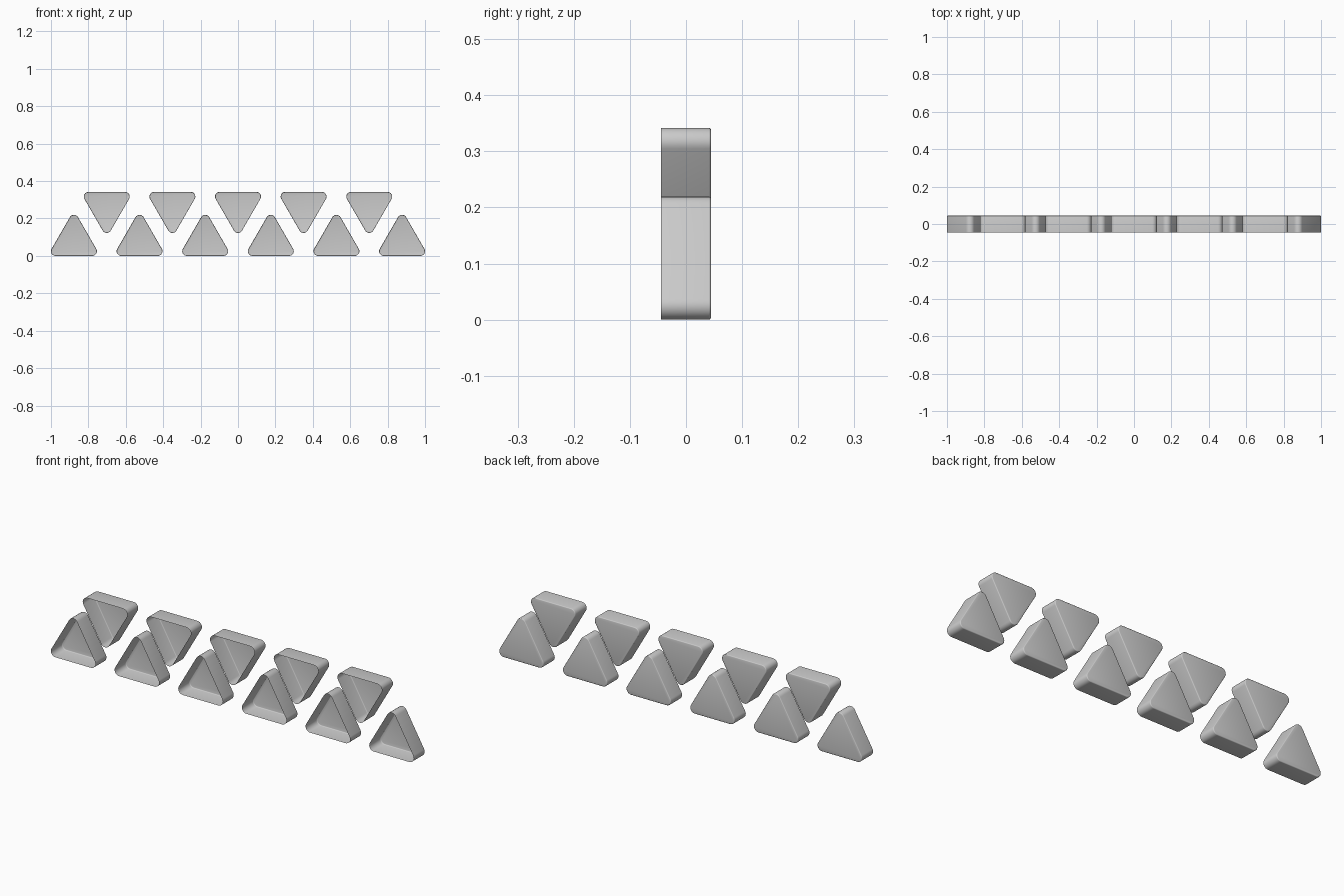
import bpy, bmesh, math
from mathutils import Vector

if "Cube" in bpy.data.objects:
    bpy.data.objects.remove(bpy.data.objects["Cube"])

WIDTH, RADIUS, DEPTH, BEVEL = 0.2456, 0.025, 0.0445, 0.004
SIDE = WIDTH - 2 * RADIUS
STEP = (2 - WIDTH) / 5
TOP = 0.342


def outline(radius, segs=8):
    """Rounded triangle pointing up, its base at z = RADIUS - radius."""
    pts = []
    corners = [(SIDE / 2, RADIUS, -90), (0, RADIUS + SIDE * math.sqrt(3) / 2, 30),
               (-SIDE / 2, RADIUS, 150)]
    for cx, cz, start in corners:
        for i in range(segs + 1):
            a = math.radians(start + 120 * i / segs)
            pts.append((cx + radius * math.cos(a), cz + radius * math.sin(a)))
    return pts


def shell(name, x, flipped=False):
    """Thin open-fronted tray with a softened back edge."""
    bm = bmesh.new()
    levels = [(-DEPTH, 0)]
    for i in range(4):
        a = math.radians(30 * i)
        levels.append((DEPTH - BEVEL + BEVEL * math.sin(a), BEVEL * (1 - math.cos(a))))
    rings = []
    for y, inset in levels:
        ring = []
        for px, pz in outline(RADIUS - inset):
            if flipped:
                px, pz = -px, TOP - pz
            ring.append(bm.verts.new(Vector((x + px, y, pz))))
        rings.append(ring)
    n = len(rings[0])
    for a, b in zip(rings, rings[1:]):
        for i in range(n):
            j = (i + 1) % n
            bm.faces.new((a[i], a[j], b[j], b[i]))
    bm.faces.new(rings[-1])
    bmesh.ops.recalc_face_normals(bm, faces=bm.faces)
    # the back panel must face away from the open front
    bm.normal_update()
    if max(bm.faces, key=lambda f: f.calc_area() if len(f.verts) > 4 else 0).normal.y < 0:
        bmesh.ops.reverse_faces(bm, faces=bm.faces)
    mesh = bpy.data.meshes.new(name)
    bm.to_mesh(mesh)
    bm.free()
    obj = bpy.data.objects.new(name, mesh)
    bpy.context.collection.objects.link(obj)
    bpy.ops.object.select_all(action='DESELECT')
    obj.select_set(True)
    bpy.context.view_layer.objects.active = obj
    bpy.ops.object.shade_smooth_by_angle(angle=math.radians(35))


# lower row points up, upper row points down in the gaps
for k in range(6):
    shell(f"lower_triangle_{k + 1}", (k - 2.5) * STEP)
for k in range(5):
    shell(f"upper_triangle_{k + 1}", (k - 2) * STEP, flipped=True)
